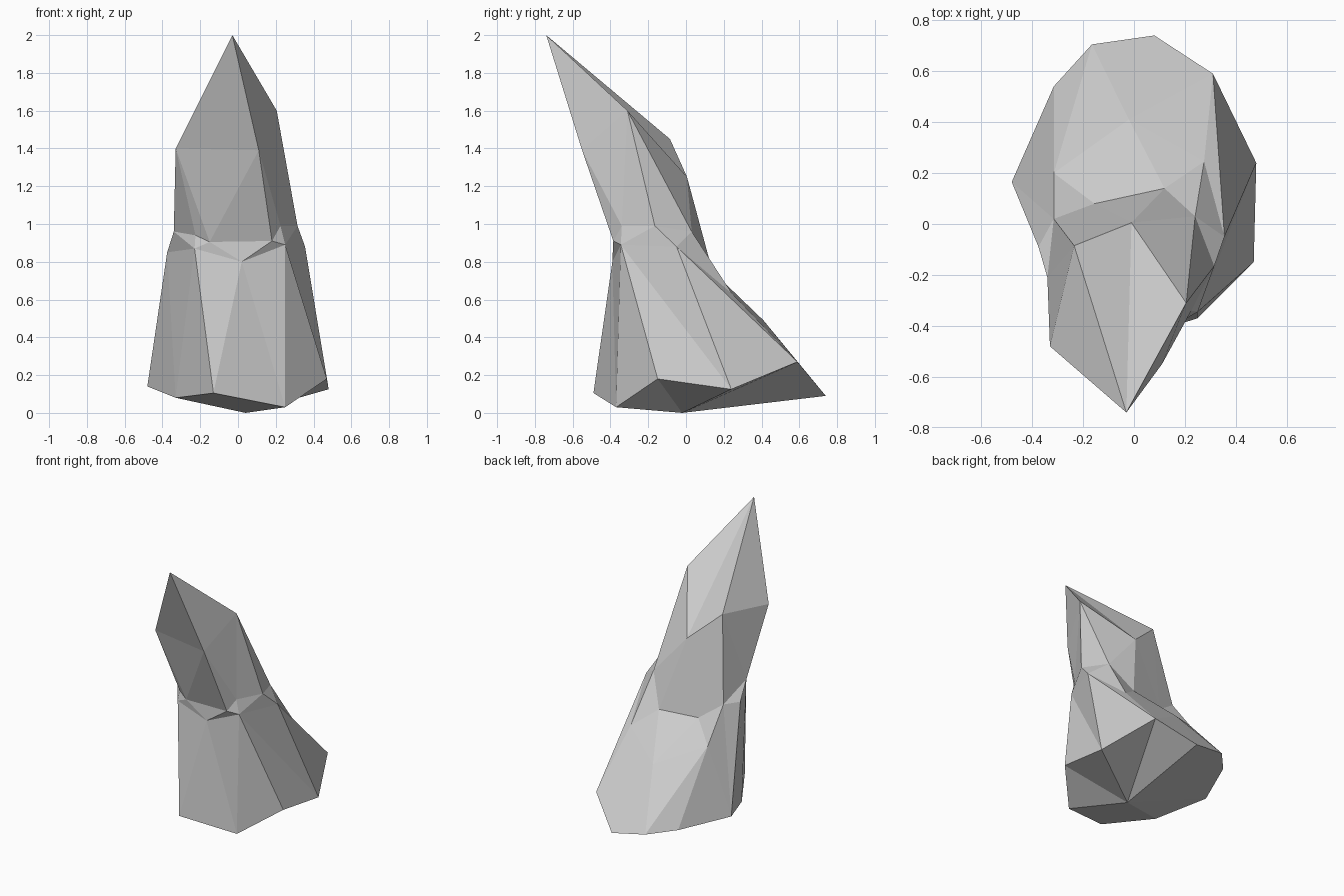
import bpy, bmesh

if "Cube" in bpy.data.objects:
    bpy.data.objects.remove(bpy.data.objects["Cube"])


def add_ring(bm, pts):
    return [bm.verts.new(p) for p in pts]


def stitch(bm, low, high, steps):
    """Join two closed rings; 'a' advances the low ring, 'b' the high ring."""
    i = j = 0
    for s in steps:
        p, q = low[i % len(low)], high[j % len(high)]
        if s == 'a':
            i += 1
            bm.faces.new((p, low[i % len(low)], q))
        else:
            j += 1
            bm.faces.new((p, high[j % len(high)], q))


def cap(bm, ring, point):
    """Close a ring with a fan to one point."""
    v = bm.verts.new(point)
    for k in range(len(ring)):
        bm.faces.new((ring[k], ring[(k + 1) % len(ring)], v))


# Each ring starts at the front and runs round by the right, back and left
left_notch = (-0.315, 0.02, 0.855)          # shared by both waist rings
rim = [
    (-0.13, -0.49, 0.105), (0.25, -0.37, 0.03), (0.47, -0.15, 0.18),
    (0.48, 0.24, 0.125), (0.31, 0.59, 0.27), (0.08, 0.74, 0.09),
    (-0.165, 0.705, 0.13), (-0.315, 0.54, 0.14), (-0.48, 0.165, 0.14),
    (-0.33, -0.17, 0.08),
]
lower_waist = [
    (0.02, -0.39, 0.80), (0.25, -0.345, 0.89), (0.355, -0.05, 0.88),
    (0.275, 0.245, 0.63), (-0.02, 0.41, 0.49), (-0.315, 0.2, 0.62),
    left_notch, (-0.375, -0.09, 0.85), (-0.23, -0.365, 0.87),
]
upper_waist = [
    (-0.15, -0.38, 0.905), (0.18, -0.385, 0.91), (0.225, -0.34, 0.99),
    (0.315, -0.165, 0.99), (0.24, 0.03, 0.96), (0.12, 0.14, 0.75),
    (-0.155, 0.08, 0.74), left_notch, (-0.34, -0.21, 0.96),
    (-0.225, -0.35, 0.94),
]
shoulder = [
    (-0.33, -0.48, 1.40), (0.11, -0.55, 1.39), (0.205, -0.31, 1.60),
    (-0.01, 0.005, 1.25), (-0.235, -0.085, 1.45),
]
facets = ("abaababbaabaabbabab", "babbababababaababba", "baabaabaabaabaa")

bm = bmesh.new()
rings = [add_ring(bm, r) for r in (rim, lower_waist, upper_waist, shoulder)]
for low, high, steps in zip(rings, rings[1:], facets):
    stitch(bm, low, high, steps)
cap(bm, rings[0], (0.04, -0.02, 0.0))       # underside
cap(bm, rings[-1], (-0.03, -0.74, 2.0))     # leaning tip
bmesh.ops.remove_doubles(bm, verts=bm.verts[:], dist=0.001)
bmesh.ops.recalc_face_normals(bm, faces=bm.faces[:])

mesh = bpy.data.meshes.new("rock_spire")
bm.to_mesh(mesh)
bm.free()
rock = bpy.data.objects.new("rock_spire", mesh)
bpy.context.collection.objects.link(rock)
